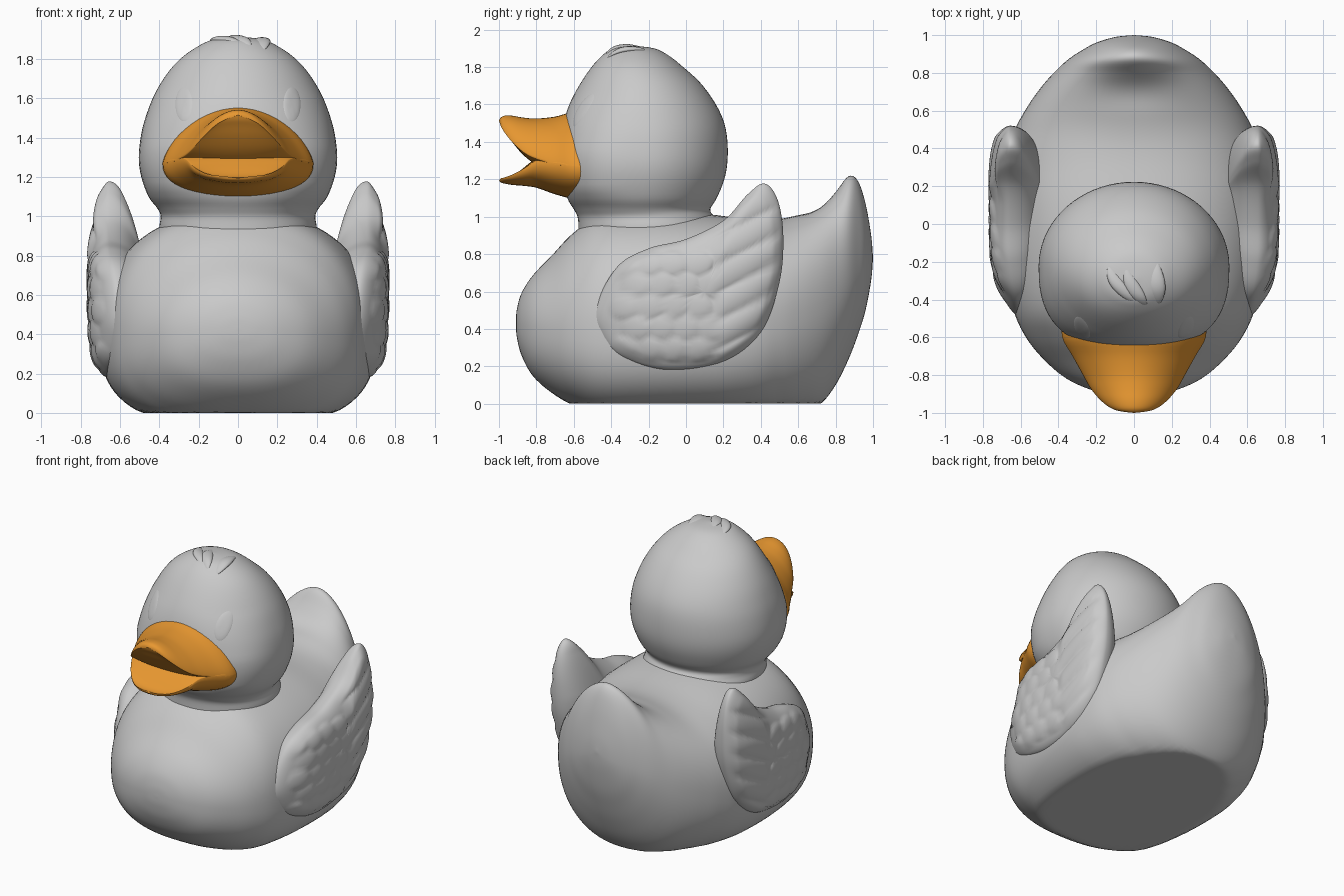
import bpy, bmesh, math
from mathutils import Vector
from mathutils.bvhtree import BVHTree

if "Cube" in bpy.data.objects:
    bpy.data.objects.remove(bpy.data.objects["Cube"])


def material(name, rgb):
    m = bpy.data.materials.new(name)
    m.diffuse_color = (*rgb, 1)
    m.use_nodes = True
    m.node_tree.nodes["Principled BSDF"].inputs["Base Color"].default_value = m.diffuse_color
    return m


GREY = material("soft grey", (0.59, 0.59, 0.59))
ORANGE = material("bill orange", (0.8, 0.31, 0.03))


def spline(rows, steps, closed=False):
    """Catmull-Rom interpolation through rows of numbers."""
    n, out = len(rows), []
    for i in range(n if closed else n - 1):
        pick = [(i + k) % n if closed else min(max(i + k, 0), n - 1) for k in (-1, 0, 1, 2)]
        a, b, c, d = (rows[k] for k in pick)
        for s in range(steps):
            t = s / steps
            out.append([0.5 * (2 * q + (r - p) * t + (2 * p - 5 * q + 4 * r - u) * t * t
                               + (3 * q - p - 3 * r + u) * t ** 3)
                        for p, q, r, u in zip(a, b, c, d)])
    if not closed:
        out.append(list(rows[-1]))
    return out


def loft(name, rings, mat, angle=50):
    """Skin a list of closed rings, capping both ends."""
    bm = bmesh.new()
    vs = [[bm.verts.new(p) for p in ring] for ring in rings]
    n = len(vs[0])
    for a, b in zip(vs, vs[1:]):
        for i in range(n):
            j = (i + 1) % n
            bm.faces.new((a[i], a[j], b[j], b[i]))
    bm.faces.new(vs[0])
    bm.faces.new(vs[-1])
    bmesh.ops.remove_doubles(bm, verts=bm.verts[:], dist=1e-4)
    bmesh.ops.recalc_face_normals(bm, faces=bm.faces[:])
    me = bpy.data.meshes.new(name)
    bm.to_mesh(me)
    bm.free()
    me.materials.append(mat)
    ob = bpy.data.objects.new(name, me)
    bpy.context.collection.objects.link(ob)
    smooth(ob, angle)
    return ob


def smooth(ob, angle):
    bpy.ops.object.select_all(action='DESELECT')
    ob.select_set(True)
    bpy.context.view_layer.objects.active = ob
    bpy.ops.object.shade_smooth_by_angle(angle=math.radians(angle))


def mirror(ob):
    ob.modifiers.new("mirror", 'MIRROR').use_axis[0] = True


def power(v, e):
    return math.copysign(abs(v) ** e, v)


def angles(n):
    return [2 * math.pi * i / n for i in range(n)]


# Body with flat base and raised tail: y, half width, bottom, widest height, top, roundness
body_rows = [
    (-.91, 0, .43, .43, .43, 2), (-.905, .10, .36, .43, .50, 2), (-.88, .22, .26, .42, .59, 2),
    (-.82, .355, .15, .41, .685, 2), (-.72, .475, .06, .40, .79, 2), (-.60, .572, -.01, .40, .915, 2.1),
    (-.45, .64, -.06, .40, 1.01, 2.25), (-.20, .69, -.07, .40, 1.03, 2.3), (.10, .705, -.07, .41, 1.015, 2.3),
    (.35, .68, -.07, .43, .985, 2.25), (.50, .63, -.06, .46, .988, 2.2), (.62, .565, -.04, .50, 1.025, 2.15),
    (.72, .495, 0, .54, 1.085, 2.05), (.80, .425, .10, .58, 1.15, 1.95), (.87, .35, .24, .64, 1.22, 1.85),
    (.92, .275, .37, .68, 1.19, 1.8), (.96, .20, .50, .72, 1.07, 1.9), (.99, .10, .66, .75, .90, 2),
    (1, 0, .78, .78, .78, 2)]
rings = []
for y, w, zb, zw, zt, n in spline(body_rows, 5):
    ring = []
    w = max(w, 0)
    for a in angles(80):
        c, s = math.cos(a), math.sin(a)
        e = 2 / (n if s > 0 else min(3, n + .5) - .3 * min(max((y - .2) / .3, 0), 1))
        x = w * power(c, e)
        z = zw + (zt - zw if s > 0 else zw - zb) * power(s, e)
        if s > 0:  # shallow scoop in front of the tail
            z -= .035 * math.exp(-(x / .22) ** 2 - ((y - .72) / .1) ** 2)
        ring.append((x, y, max(z, 0)))
    rings.append(ring)
loft("body", rings, GREY)

# Head and neck: height, front, back, half width
head_rows = [
    (.88, -.575, .19, .40), (.95, -.575, .18, .40), (1.0, -.58, .15, .393), (1.04, -.60, .13, .41),
    (1.1, -.635, .165, .455), (1.2, -.66, .205, .492), (1.3, -.67, .222, .505), (1.42, -.665, .22, .492),
    (1.52, -.65, .198, .465), (1.62, -.615, .148, .425), (1.72, -.56, .073, .365), (1.8, -.505, -.015, .295),
    (1.86, -.45, -.09, .212), (1.9, -.39, -.17, .125), (1.915, -.29, -.29, 0)]
rings = []
for z, yf, yb, w in spline(head_rows, 4):
    fuller = 1 - .22 * min(max((1.65 - z) / .3, 0), 1) * min(max((z - 1) / .15, .4), 1)  # fuller cheeks
    rings.append([(max(w, 0) * power(math.cos(a), fuller if math.sin(a) < 0 else 1),
                   (yf + yb) / 2 + (yb - yf) / 2 * power(math.sin(a), fuller if math.sin(a) < 0 else 1), z)
                  for a in angles(72)])
head = loft("head", rings, GREY)
bpy.context.view_layer.update()
head_tree = BVHTree.FromObject(head, bpy.context.evaluated_depsgraph_get())


# Bill halves: y, half width, edge height, bottom, top
def bill(name, rows, shape):
    rings = []
    for y, w, ze, zb, zt in spline(rows, 4):
        ring = []
        for a in angles(56):
            s = math.sin(a)
            ring.append((max(w, 0) * math.cos(a), y, ze + ((zt if s > 0 else zb) - ze) * abs(s) ** shape))
        rings.append(ring)
    loft(name, rings, ORANGE, 60)


bill("upper_bill", [
    (-.50, .378, 1.27, 1.25, 1.55), (-.60, .38, 1.27, 1.25, 1.56), (-.70, .325, 1.28, 1.26, 1.535),
    (-.80, .27, 1.31, 1.28, 1.525), (-.87, .23, 1.345, 1.33, 1.53), (-.93, .18, 1.40, 1.40, 1.54),
    (-.97, .13, 1.45, 1.46, 1.54), (-.99, .08, 1.485, 1.49, 1.53), (-1, 0, 1.515, 1.515, 1.515)], 1.4)
bill("lower_bill", [
    (-.50, .378, 1.27, 1.09, 1.33), (-.60, .38, 1.27, 1.095, 1.33), (-.70, .325, 1.285, 1.12, 1.33),
    (-.80, .27, 1.29, 1.155, 1.31), (-.87, .23, 1.255, 1.165, 1.26), (-.93, .18, 1.225, 1.17, 1.21),
    (-.97, .13, 1.21, 1.177, 1.195), (-.99, .08, 1.205, 1.183, 1.20), (-1, 0, 1.195, 1.195, 1.195)], .85)

# Wing: side outline (y, z) swelled into a shell with feather relief
outline = spline([
    (-.49, .50), (-.46, .36), (-.35, .25), (-.10, .18), (.20, .22), (.40, .38), (.50, .65), (.52, .90),
    (.49, 1.09), (.42, 1.177), (.33, 1.12), (.20, .98), (0, .88), (-.20, .83), (-.37, .73)], 8, True)
scales = [(-.33 + .13 * i + .065 * (j % 2), .29 + .115 * j) for j in range(5) for i in range(4)]


def relief(y, z):
    """Rounded scales at the front, long swept feathers at the back."""
    bump = 0
    for cy, cz in scales:
        d = ((y - cy) / .085) ** 2 + ((z - cz) / .07) ** 2
        bump = max(bump, .014 * math.sqrt(max(0, 1 - d)) * (1 + .4 * (y - cy) / .085))
    sweep = min(max((y - .12) / .08, 0), 1)
    feather = .017 * abs(math.sin(math.pi * (z - .5 * y - .06) / .15)) ** .6
    return bump * (1 - sweep) + feather * sweep


def wing_ring(r, side):
    ring = []
    for oy, oz in outline:
        y, z = .1 + (oy - .1) * r, .6 + (oz - .6) * r
        x = .655 - .4 * max(0, -.1 - y) ** 2
        dome = math.sqrt(max(0, 1 - r ** 3.5))
        thin = 1 - .3 * min(max((z - .8) / .3, 0), 1)
        if side > 0:
            x += .1 * thin * dome + relief(y, z) * min(1, (1 - r) * 8)
        else:
            x -= .17 * thin * dome
        ring.append((x, y, z))
    return ring


radii = [math.sin(math.pi / 2 * i / 32) for i in range(33)]
mirror(loft("wing", [wing_ring(r, 1) for r in radii]
            + [wing_ring(r, -1) for r in reversed(radii[:-1])], GREY, 70))

# Eyes: thin oval plates that follow the head
rings = []
for r in (1, .95, .85, .6, .3, 0):
    ring = []
    for a in angles(32):
        x, z = .275 + .045 * r * math.cos(a), 1.57 + .09 * r * math.sin(a)
        hit, normal, _, _ = head_tree.ray_cast(Vector((x, -2, z)), Vector((0, 1, 0)))
        ring.append(hit + normal * (.005 * (1 - r ** 6) - .001))
    rings.append(ring)
mirror(loft("eye", rings, GREY))

# Tuft of tapered strands on the crown
for x0, x1, y0, y1 in ((-.13, .0, -.21, -.42), (-.04, .06, -.22, -.44), (.12, .125, -.19, -.43)):
    path = []
    for i in range(13):
        t = i / 12
        x, y = x0 + (x1 - x0) * t ** 1.6, y0 + (y1 - y0) * t
        hit = head_tree.ray_cast(Vector((x, y, 3)), Vector((0, 0, -1)))[0]
        path.append((hit, .002 + .032 * math.sin(math.pi * t ** 1.3) ** .7 if 0 < i < 12 else .002))
    loft("tuft_strand", [[p + Vector((1.3 * r * math.cos(a), 0, .55 * r * math.sin(a) - .006))
                          for a in angles(16)] for p, r in path], GREY, 70)
